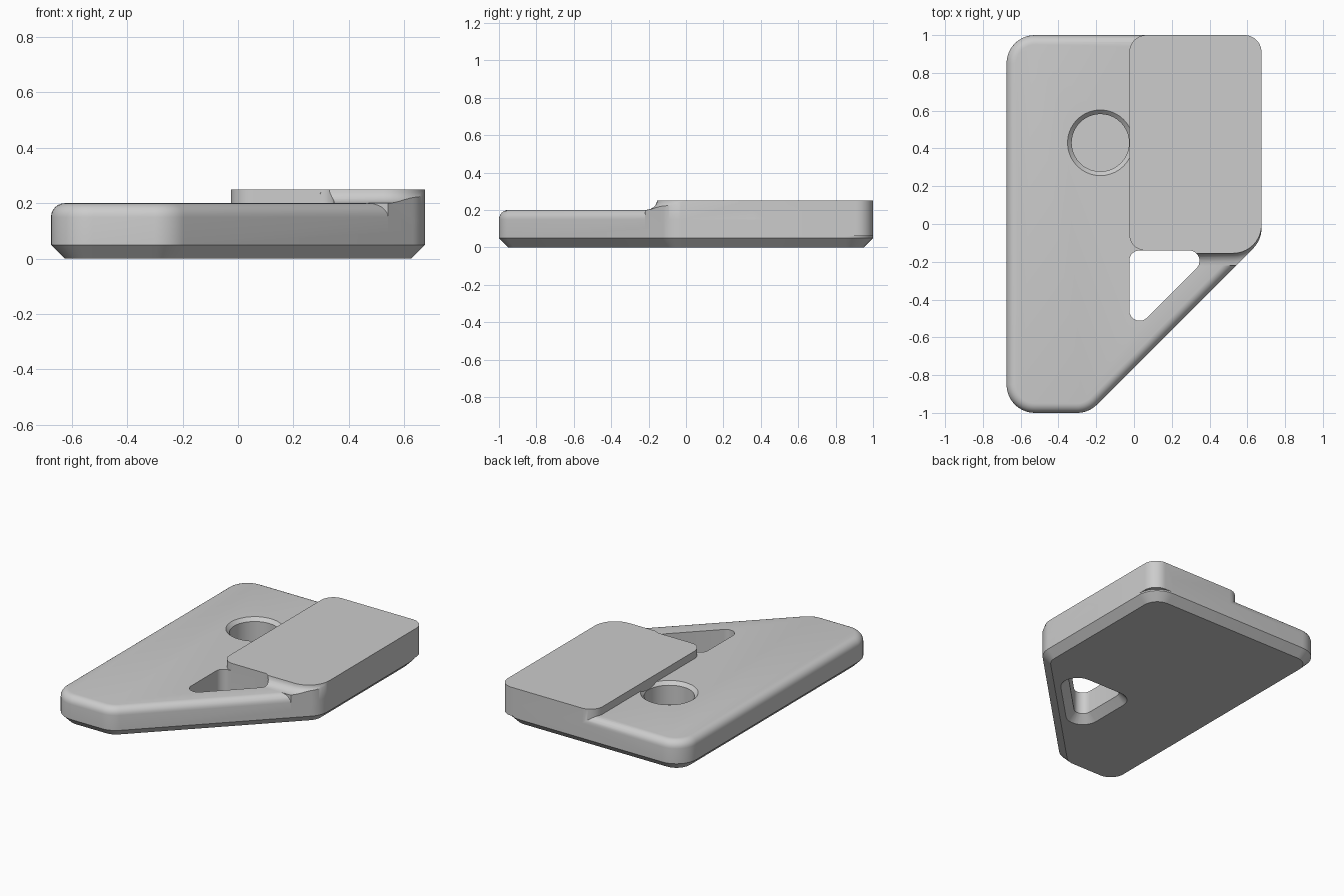
import bpy
import bmesh
from math import sin, cos, pi
from mathutils import Vector

cube = bpy.data.objects.get("Cube")
if cube:
    bpy.data.objects.remove(cube, do_unlink=True)

grey = bpy.data.materials.new("light grey")
grey.use_nodes = True
COLOUR = (0.604, 0.604, 0.604, 1)
grey.diffuse_color = COLOUR
grey.node_tree.nodes["Principled BSDF"].inputs["Base Color"].default_value = COLOUR


def outline(corners, inset, steps=10):
    """Counter-clockwise (x, y, radius) corners, inset and rounded."""
    points = []
    n = len(corners)
    for i in range(n):
        prev, here, after = (Vector(corners[(i + k) % n][:2]) for k in (-1, 0, 1))
        a, b = (here - prev).normalized(), (after - here).normalized()
        bisector = (b - a).normalized()
        half_sin = abs(b.x * bisector.y - b.y * bisector.x)
        radius = corners[i][2]
        # Inset corners share the same arc centre
        centre = here + bisector * (radius / half_sin)
        start = Vector((a.y, -a.x))
        turn = -a.angle_signed(b)
        for s in range(steps + 1):
            t = turn * s / steps
            d = Vector((start.x * cos(t) - start.y * sin(t),
                        start.x * sin(t) + start.y * cos(t)))
            points.append(centre + d * (radius - inset))
    return points


def loft(name, corners, levels):
    """Stack inset outlines at (z, inset) levels into a closed solid."""
    bm = bmesh.new()
    rings = [[bm.verts.new((p.x, p.y, z)) for p in outline(corners, inset)]
             for z, inset in levels]
    for low, high in zip(rings, rings[1:]):
        n = len(low)
        for i in range(n):
            j = (i + 1) % n
            bm.faces.new((low[i], low[j], high[j], high[i]))
    bm.faces.new(rings[0][::-1])
    bm.faces.new(rings[-1])
    bmesh.ops.remove_doubles(bm, verts=bm.verts, dist=0.0005)
    bmesh.ops.recalc_face_normals(bm, faces=bm.faces)
    mesh = bpy.data.meshes.new(name)
    bm.to_mesh(mesh)
    bm.free()
    mesh.materials.append(grey)
    obj = bpy.data.objects.new(name, mesh)
    bpy.context.collection.objects.link(obj)
    return obj


def combine(target, tool, operation):
    """Apply a boolean and discard the tool."""
    mod = target.modifiers.new("boolean", 'BOOLEAN')
    mod.operation, mod.solver, mod.object = operation, 'EXACT', tool
    bpy.context.view_layer.objects.active = target
    bpy.ops.object.modifier_apply(modifier=mod.name)
    bpy.data.objects.remove(tool, do_unlink=True)


W, TOP, RAISED, EDGE = 0.675, 0.2, 0.25, 0.05
QUARTER = [i * pi / 12 for i in range(7)]

# Base plate: chamfered underneath, rounded along the top rim
footprint = [(-W, -1, 0.15), (-0.24, -1, 0.15), (W, -0.085, 0.15),
             (W, 1, 0.15), (-W, 1, 0.15)]
rim = [(TOP - EDGE + EDGE * sin(t), EDGE * (1 - cos(t))) for t in QUARTER]
plate = loft("base_plate", footprint, [(0, EDGE), (EDGE, 0)] + rim)

# Blind round hole with a chamfered mouth
cx, cy, r = -0.178, 0.43, 0.152
square = [(cx - r, cy - r, r), (cx + r, cy - r, r),
          (cx + r, cy + r, r), (cx - r, cy + r, r)]
round_hole = loft("round_hole", square,
                  [(EDGE, 0), (TOP - 0.022, 0), (TOP, -0.022), (0.3, -0.022)])
combine(plate, round_hole, 'DIFFERENCE')

# Raised pad, flush with the back and one side
pad = [(-0.025, -0.14, 0.085), (W, -0.14, 0.16), (W, 1, 0.09), (-0.025, 1, 0.09)]
combine(plate, loft("raised_pad", pad, [(0.06, 0), (RAISED, 0)]), 'UNION')

# Concave blend from the pad's front edge down to the plate
blend = [(0.3, -0.155, 0.02), (W, -0.155, 0.15), (W, 0.3, 0.02), (0.3, 0.3, 0.02)]
curve = [(RAISED - 0.05 * sin(t), -0.065 * (1 - cos(t))) for t in QUARTER]
front_blend = loft("front_blend", blend, [(0.1, -0.065)] + curve[::-1])
combine(front_blend, loft("trim", footprint, [(0, 0), (0.3, 0)]), 'INTERSECT')
combine(plate, front_blend, 'UNION')

# Triangular through hole, flared at the bottom
triangle = [(-0.025, -0.59, 0.055), (0.425, -0.14, 0.055), (-0.025, -0.14, 0.055)]
triangle_hole = loft("triangle_hole", triangle,
                     [(-0.02, -0.07), (EDGE, 0), (0.4, 0)])
combine(plate, triangle_hole, 'DIFFERENCE')

bpy.ops.object.select_all(action='DESELECT')
plate.select_set(True)
bpy.context.view_layer.objects.active = plate
bpy.ops.object.shade_smooth_by_angle(angle=pi / 6)
